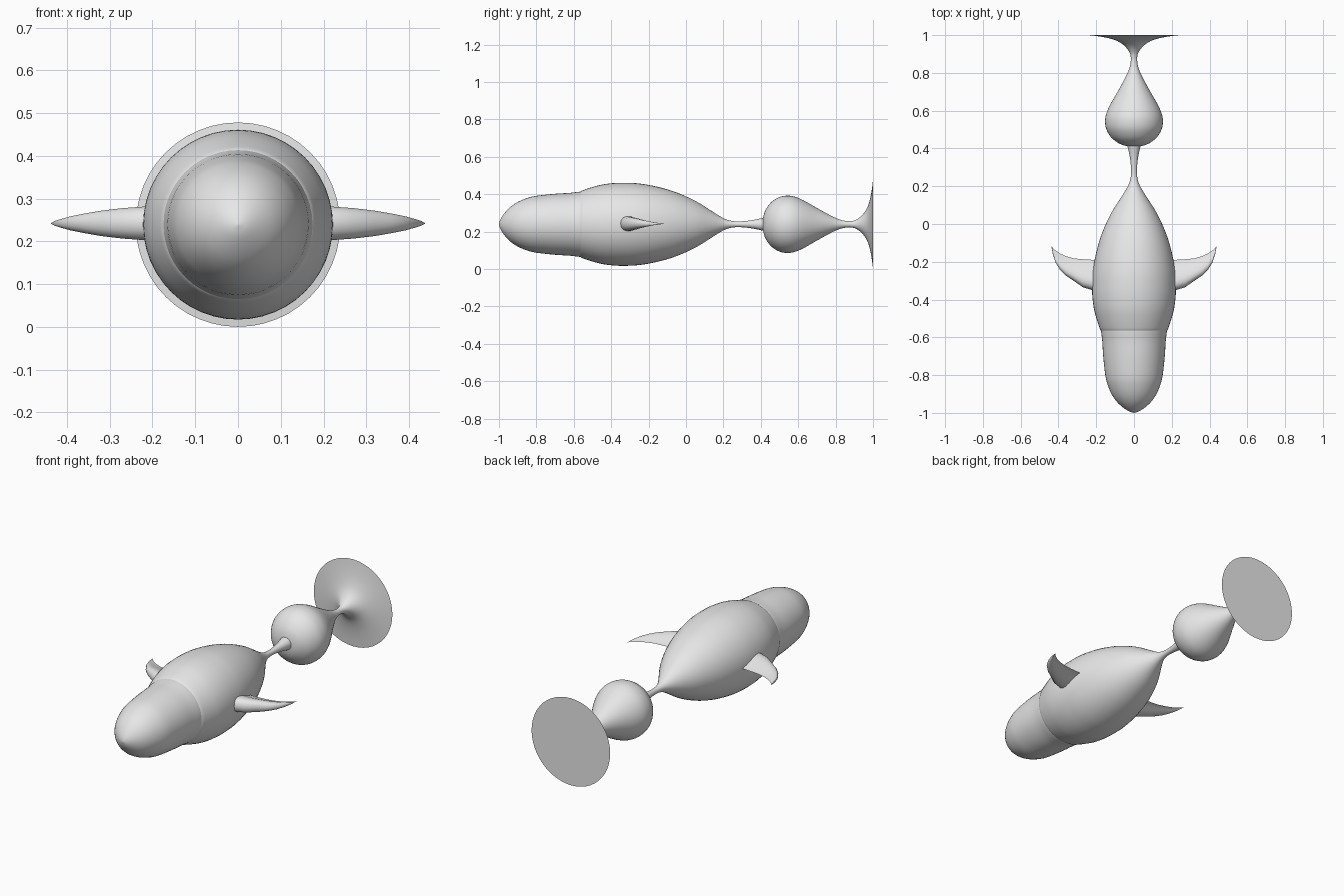
import bpy, bmesh, math
from mathutils import Vector

if "Cube" in bpy.data.objects:
    bpy.data.objects.remove(bpy.data.objects["Cube"])

AXIS_Z = 0.239
SEG = 48

grey = bpy.data.materials.new("light_grey")
grey.diffuse_color = (0.8, 0.8, 0.8, 1)
grey.use_nodes = True
grey.node_tree.nodes["Principled BSDF"].inputs["Base Color"].default_value = grey.diffuse_color


def finish(bm, name, angle):
    bmesh.ops.recalc_face_normals(bm, faces=bm.faces)
    mesh = bpy.data.meshes.new(name)
    bm.to_mesh(mesh)
    bm.free()
    mesh.materials.append(grey)
    ob = bpy.data.objects.new(name, mesh)
    bpy.context.collection.objects.link(ob)
    bpy.ops.object.select_all(action='DESELECT')
    ob.select_set(True)
    bpy.context.view_layer.objects.active = ob
    bpy.ops.object.shade_smooth_by_angle(angle=math.radians(angle))
    return ob


def smooth_path(pts, steps=3):
    """Catmull-Rom refinement of a profile."""
    p = [Vector(q) for q in pts]
    p = [2 * p[0] - p[1]] + p + [2 * p[-1] - p[-2]]
    out = []
    for i in range(1, len(p) - 2):
        a, b, c, d = p[i - 1:i + 3]
        for k in range(steps):
            t = k / steps
            out.append(0.5 * (2 * b + (c - a) * t + (2 * a - 5 * b + 4 * c - d) * t * t
                              + (3 * b - a - 3 * c + d) * t ** 3))
    return out + [p[-2]]


def bridge(bm, rings):
    n = len(rings[0])
    for r0, r1 in zip(rings, rings[1:]):
        for i in range(n):
            j = (i + 1) % n
            bm.faces.new((r0[i], r0[j], r1[j], r1[i]))
    bm.faces.new(rings[0])
    bm.faces.new(rings[-1])


def lathe(name, profile, angle=40):
    """Revolve (y, radius) points around the long axis."""
    bm = bmesh.new()
    rings = []
    for y, r in smooth_path(profile):
        r = max(r, 0.001)
        rings.append([bm.verts.new((r * math.cos(2 * math.pi * i / SEG), y,
                                    AXIS_Z + r * math.sin(2 * math.pi * i / SEG)))
                      for i in range(SEG)])
    bridge(bm, rings)
    return finish(bm, name, angle)


# Rounded head
lathe("head", [(-1, 0), (-0.992, 0.026), (-0.97, 0.06), (-0.94, 0.092), (-0.9, 0.119),
               (-0.85, 0.14), (-0.8, 0.152), (-0.7, 0.163), (-0.62, 0.168),
               (-0.57, 0.174), (-0.53, 0.176)])

# Main body narrowing into the neck of the tail
lathe("body", [(-0.572, 0.168), (-0.56, 0.178), (-0.54, 0.186), (-0.5, 0.199),
               (-0.45, 0.212), (-0.39, 0.220), (-0.33, 0.222), (-0.25, 0.218),
               (-0.15, 0.2), (-0.05, 0.17), (0.05, 0.125), (0.12, 0.082), (0.17, 0.05),
               (0.21, 0.028), (0.25, 0.017), (0.3, 0.016), (0.36, 0.023), (0.41, 0.034),
               (0.45, 0.04)])

# Bulb behind the neck, running into the flared tail disc
lathe("tail_bulb", [(0.412, 0.035), (0.42, 0.065), (0.435, 0.093), (0.46, 0.122),
                    (0.5, 0.146), (0.54, 0.153), (0.58, 0.148), (0.63, 0.127),
                    (0.7, 0.087), (0.76, 0.054), (0.8, 0.034), (0.84, 0.02), (0.88, 0.016)])
lathe("tail_disc", [(0.87, 0.016), (0.9, 0.02), (0.93, 0.038), (0.955, 0.065),
                    (0.972, 0.096), (0.985, 0.14), (0.994, 0.19), (1.0, 0.239)])

# Swept fins: x, leading y, trailing y, half thickness
STATIONS = [(0.14, -0.36, -0.20, 0.043), (0.215, -0.352, -0.19, 0.040),
            (0.27, -0.335, -0.187, 0.036), (0.32, -0.30, -0.182, 0.030),
            (0.36, -0.274, -0.170, 0.023), (0.39, -0.245, -0.157, 0.017),
            (0.415, -0.205, -0.141, 0.010), (0.43, -0.16, -0.126, 0.005),
            (0.437, -0.12, -0.117, 0.001)]


def fin(name, side):
    bm = bmesh.new()
    rings = []
    for x, lead, trail, h in STATIONS:
        ring = []
        for i in range(20):
            a = 2 * math.pi * i / 20
            y = lead + (trail - lead) * (1 - math.cos(a)) / 2
            z = h * 1.54 * math.sin(a) * (1 + math.cos(a)) / 2
            ring.append(bm.verts.new((side * x, y, AXIS_Z + 0.003 + z)))
        rings.append(ring)
    bridge(bm, rings)
    finish(bm, name, 50)


fin("right_fin", 1)
fin("left_fin", -1)
